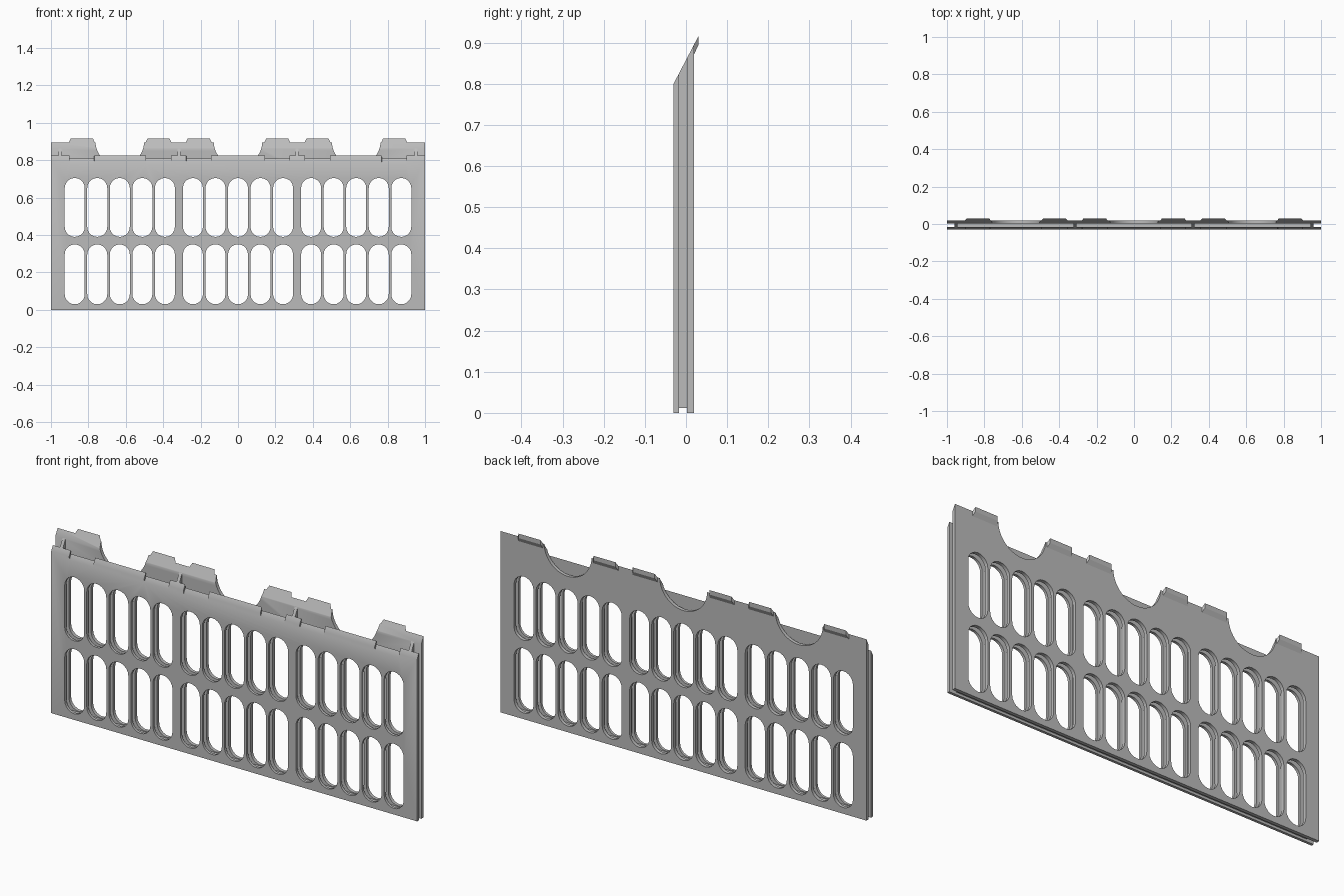
import bpy, bmesh, math

if "Cube" in bpy.data.objects:
    bpy.data.objects.remove(bpy.data.objects["Cube"])

grey = bpy.data.materials.new("light_grey")
grey.diffuse_color = (0.5, 0.5, 0.5, 1)
grey.use_nodes = True
grey.node_tree.nodes["Principled BSDF"].inputs["Base Color"].default_value = grey.diffuse_color

SLOPE = 0.115 / 0.06


def top(y):
    """Height of the slanted top edge at depth y."""
    return 0.80 + SLOPE * (y + 0.03)


def make(name, bm):
    bmesh.ops.recalc_face_normals(bm, faces=bm.faces)
    me = bpy.data.meshes.new(name)
    bm.to_mesh(me)
    bm.free()
    me.materials.append(grey)
    ob = bpy.data.objects.new(name, me)
    bpy.context.collection.objects.link(ob)
    return ob


def loft(bm, a, b):
    """Closed prism between two matching outlines."""
    va = [bm.verts.new(p) for p in a]
    vb = [bm.verts.new(p) for p in b]
    n = len(va)
    bm.faces.new(va)
    bm.faces.new(vb[::-1])
    for i in range(n):
        j = (i + 1) % n
        bm.faces.new((va[i], vb[i], vb[j], va[j]))


def bar(bm, profile, cx, half):
    """Extrude a (y, z) profile along x; half may vary per profile point."""
    h = half if isinstance(half, list) else [half] * len(profile)
    loft(bm, [(cx - w, y, z) for w, (y, z) in zip(h, profile)],
         [(cx + w, y, z) for w, (y, z) in zip(h, profile)])


def prism(bm, outline, y0=-0.1, y1=0.1):
    loft(bm, [(x, y0, z) for x, z in outline], [(x, y1, z) for x, z in outline])


def slab(y0, y1, z0=0.0):
    return [(y0, z0), (y1, z0), (y1, top(y1)), (y0, top(y0))]


def stadium(cx, z0, z1, r, n=10):
    pts = [(cx + r * math.cos(math.pi * i / n), z1 - r + r * math.sin(math.pi * i / n))
           for i in range(n + 1)]
    return pts + [(cx - r * math.cos(math.pi * i / n), z0 + r - r * math.sin(math.pi * i / n))
                  for i in range(n + 1)]


def cut(ob, cutter):
    m = ob.modifiers.new("cut", 'BOOLEAN')
    m.operation, m.solver, m.object = 'DIFFERENCE', 'EXACT', cutter
    bpy.context.view_layer.objects.active = ob
    bpy.ops.object.modifier_apply(modifier=m.name)


def plate(name, y0, y1):
    bm = bmesh.new()
    bar(bm, slab(y0, y1), 0, 1.0)
    return make(name, bm)


front = plate("front_plate", -0.03, -0.017)
back = plate("back_plate", 0.003, 0.02)
tab_x = [s * x for x in (0.21, 0.425, 0.835) for s in (-1, 1)]

# two rows of slots in three groups of five
bm = bmesh.new()
for group in (-0.632, 0, 0.632):
    for i in range(-2, 3):
        for z0, z1 in ((0.03, 0.35), (0.39, 0.705)):
            prism(bm, stadium(group + i * 0.1205, z0, z1, 0.0535))
slots = make("slot_cutter", bm)

# round scoops in the back plate
bm = bmesh.new()
for cx in (-0.632, 0, 0.632):
    arc = [(cx + 0.13 * math.cos(math.pi + math.pi * i / 24),
            0.90 + 0.13 * math.sin(math.pi + math.pi * i / 24)) for i in range(25)]
    prism(bm, arc + [(cx + 0.13, 1.0), (cx - 0.13, 1.0)])
scoops = make("scoop_cutter", bm)

# shallow notches in the front plate that receive the tabs
bm = bmesh.new()
for cx in tab_x:
    a, b = -0.05, 0.0
    bar(bm, [(a, top(a) - 0.017), (b, top(b) - 0.017), (b, 1.0), (a, 1.0)], cx,
        [0.066, 0.066, 0.074, 0.074])
notches = make("notch_cutter", bm)

cut(front, slots)
cut(front, notches)
cut(back, slots)
cut(back, scoops)
for c in (slots, scoops, notches):
    bpy.data.objects.remove(c)

# locking tabs along the back top edge
bm = bmesh.new()
for cx in tab_x:
    bar(bm, [(0.015, 0.862), (0.015, top(0.015)), (0.03, 0.915), (0.03, 0.893)], cx,
        [0.073, 0.073, 0.06, 0.06])
make("locking_tabs", bm)

# upright webs joining the plates
bm = bmesh.new()
for cx in (-0.953, -0.316, 0.316, 0.953):
    bar(bm, slab(-0.017, 0.003, 0.012), cx, 0.008)
make("spacer_webs", bm)

# recessed floor between the plates
bm = bmesh.new()
bar(bm, [(-0.017, 0.012), (0.003, 0.012), (0.003, 0.026), (-0.017, 0.026)], 0, 0.95)
make("bottom_web", bm)

# smooth slot and scoop walls, sharp edges elsewhere
bpy.ops.object.select_all(action='DESELECT')
for ob in (front, back):
    ob.select_set(True)
bpy.context.view_layer.objects.active = front
bpy.ops.object.shade_smooth_by_angle(angle=math.radians(30))
